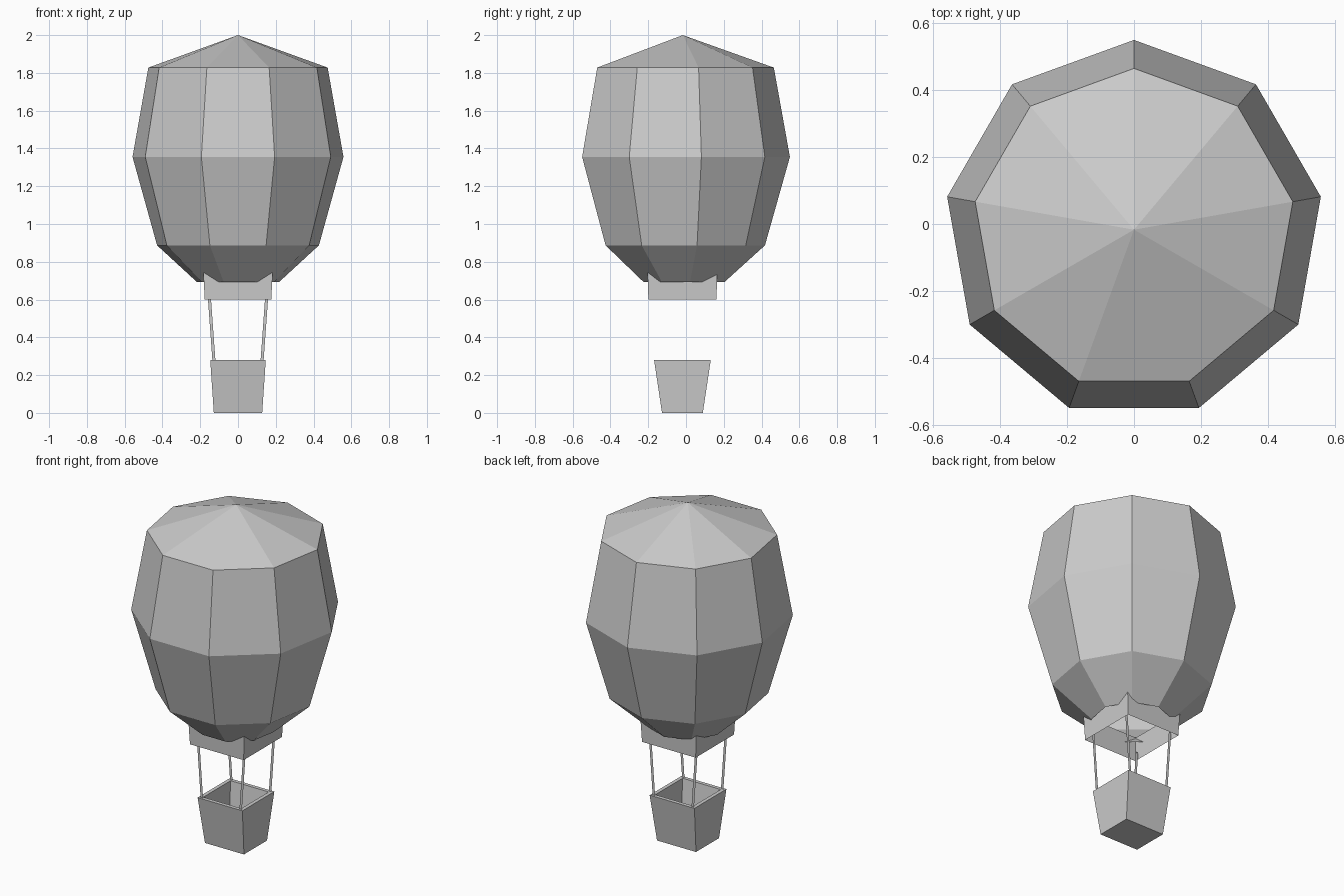
import bpy
from math import sin, cos, radians

if "Cube" in bpy.data.objects:
    bpy.data.objects.remove(bpy.data.objects["Cube"])

CY = -0.017  # shared axis of all parts


def make(name, verts, faces):
    mesh = bpy.data.meshes.new(name)
    mesh.from_pydata(verts, [], faces)
    mesh.update()
    obj = bpy.data.objects.new(name, mesh)
    bpy.context.collection.objects.link(obj)
    return obj


def bridge(a, b, n):
    """Quads joining the ring starting at index a to the ring starting at b."""
    return [(a + i, a + (i + 1) % n, b + (i + 1) % n, b + i) for i in range(n)]


def rect(hx, hy, z):
    return [(sx * hx, CY - 0.002 + sy * hy, z)
            for sx, sy in ((-1, -1), (1, -1), (1, 1), (-1, 1))]


# envelope: nine-sided open-bottomed shell with a pointed crown
N = 9
profile = [(0.221, 0.693), (0.435, 0.887), (0.567, 1.355), (0.482, 1.828)]
verts, faces = [], []
for r, z in profile:
    verts += [(r * cos(radians(90 + 40 * i)), CY + r * sin(radians(90 + 40 * i)), z)
              for i in range(N)]
for k in range(len(profile) - 1):
    faces += bridge(k * N, (k + 1) * N, N)
verts.append((0, CY, 2.0))
top = (len(profile) - 1) * N
faces += [(top + i, top + (i + 1) % N, len(verts) - 1) for i in range(N)]
make("envelope", verts, faces)

# skirt: square open collar under the envelope
make("skirt", rect(0.176, 0.18, 0.60) + rect(0.184, 0.185, 0.75), bridge(0, 4, 4))

# basket: tapered open box with thick walls
loops = [rect(0.128, 0.108, 0.0), rect(0.147, 0.15, 0.28),
         rect(0.125, 0.128, 0.28), rect(0.108, 0.09, 0.025)]
faces = [(3, 2, 1, 0)]
for k in range(3):
    faces += bridge(k * 4, k * 4 + 4, 4)
faces.append((12, 13, 14, 15))
make("basket", sum(loops, []), faces)

# ropes: four flat strips from basket rim to skirt
verts, faces = [], []
for sx in (-1, 1):
    for sy in (-1, 1):
        b, y = len(verts), CY - 0.002 + sy * 0.138
        verts += [(sx * 0.119, y, 0.27), (sx * 0.135, y, 0.27),
                  (sx * 0.161, y, 0.63), (sx * 0.145, y, 0.63)]
        faces.append((b, b + 1, b + 2, b + 3))
make("ropes", verts, faces)
